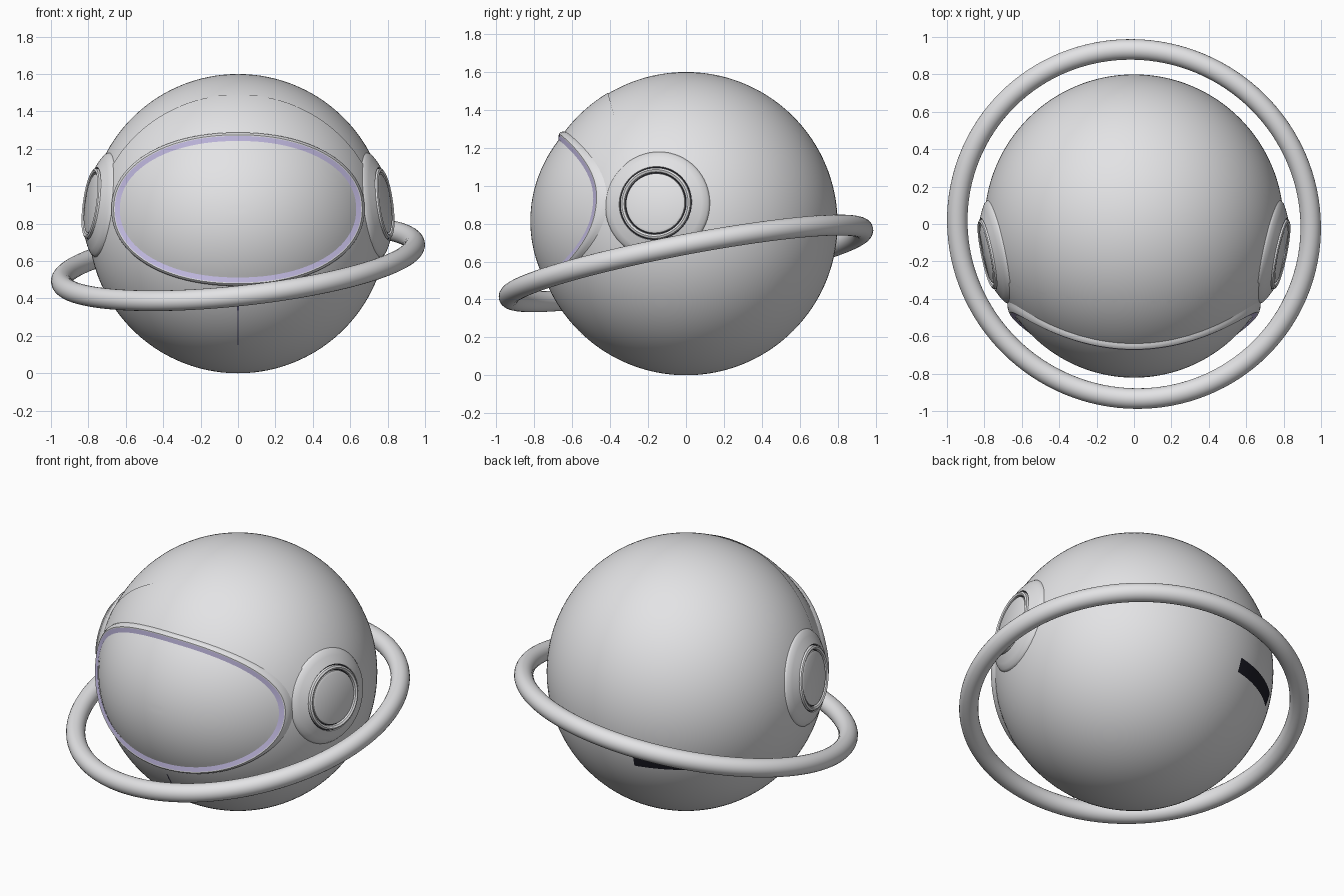
import bpy, bmesh, math
from mathutils import Vector

cube = bpy.data.objects.get("Cube")
if cube:
    bpy.data.objects.remove(cube)

R = 0.8                      # helmet radius
C = Vector((0, 0, R))        # helmet centre


def material(name, rgb):
    m = bpy.data.materials.new(name)
    m.use_nodes = True
    m.diffuse_color = (*rgb, 1)
    m.node_tree.nodes["Principled BSDF"].inputs["Base Color"].default_value = (*rgb, 1)
    return m


GREY = material("light grey", (0.77, 0.77, 0.785))
LAVENDER = material("lavender", (0.55, 0.5, 0.77))
VIOLET = material("deep violet", (0.13, 0.12, 0.22))
DARK = material("dark navy", (0.012, 0.012, 0.02))


def finish(obj, *mats):
    for m in mats:
        obj.data.materials.append(m)
    bpy.ops.object.select_all(action='DESELECT')
    obj.select_set(True)
    bpy.context.view_layer.objects.active = obj
    bpy.ops.object.shade_smooth_by_angle(angle=math.radians(35))
    return obj


def loft(name, rings, mats, closed=True, tip=None, painted=()):
    """Skin rows of points; rows in 'painted' use the second material."""
    bm = bmesh.new()
    rows = [[bm.verts.new(p) for p in ring] for ring in rings]
    n = len(rows[0])
    for k, (a, b) in enumerate(zip(rows, rows[1:])):
        for i in range(n if closed else n - 1):
            j = (i + 1) % n
            f = bm.faces.new((a[i], a[j], b[j], b[i]))
            f.material_index = int(k in painted)
    if tip is not None:
        t = bm.verts.new(tip)
        for i in range(n):
            bm.faces.new((rows[-1][i], rows[-1][(i + 1) % n], t))
    bm.normal_update()
    # Turn the skin outward from the helmet centre
    if sum((f.calc_center_median() - C).dot(f.normal) * f.calc_area() for f in bm.faces) < 0:
        bmesh.ops.reverse_faces(bm, faces=bm.faces[:])
    mesh = bpy.data.meshes.new(name)
    bm.to_mesh(mesh)
    bm.free()
    obj = bpy.data.objects.new(name, mesh)
    bpy.context.collection.objects.link(obj)
    return finish(obj, *mats)


def ball(name, radius):
    bpy.ops.mesh.primitive_uv_sphere_add(segments=128, ring_count=80, radius=radius, location=C)
    obj = bpy.context.object
    obj.name = name
    return finish(obj, GREY)


# Helmet sphere
ball("helmet_shell", R)

# Brow panel: a thin raised front layer ending at a slanted seam
brow = ball("brow_panel", R + 0.004)
bm = bmesh.new()
bm.from_mesh(brow.data)
for point, normal in (((0, -0.23, 0), (0, 0.967, 0.254)), ((0, 0, 0.1), (0, 0, -1))):
    bmesh.ops.bisect_plane(bm, geom=bm.verts[:] + bm.edges[:] + bm.faces[:],
                           plane_co=point, plane_no=normal, clear_outer=True)
bm.to_mesh(brow.data)
bm.free()


# Visor outline, widened by 'grow' and projected onto the front of the sphere
def visor_ring(radius, grow=0.0, scale=1.0, n=96):
    ring = []
    for i in range(n):
        a = math.tau * i / n
        c, s = math.cos(a), math.sin(a)
        x = (0.635 + grow) * scale * math.copysign(abs(c) ** 0.94, c)
        z = 0.077 + (0.368 + grow) * scale * math.copysign(abs(s) ** 0.94, s)
        ring.append(C + Vector((x, -math.sqrt(radius ** 2 - x * x - z * z), z)))
    return ring


rim = [(0.79, 0.043), (0.812, 0.042), (0.82, 0.036), (0.822, 0.03), (0.819, 0.024),
       (0.806, -0.003)]
loft("visor_rim", [visor_ring(*p) for p in rim], (GREY, LAVENDER), painted=(4,))

loft("visor_glass", [visor_ring(0.804 + 0.018 * (1 - (s / 20) ** 2), scale=s / 20)
                     for s in range(20, 0, -1)],
     (GREY,), tip=C + Vector((0, -0.818, 0.077)))

# Ear pods: turned profiles (radius, height along the axis) with two dark grooves
pod = [(0.283, 0.72), (0.282, 0.748), (0.272, 0.763), (0.245, 0.78), (0.196, 0.804),
       (0.194, 0.797), (0.19, 0.797), (0.188, 0.812), (0.178, 0.818), (0.167, 0.812),
       (0.164, 0.798), (0.16, 0.798), (0.158, 0.808), (0.145, 0.814)]
for side, label in ((1, "left"), (-1, "right")):
    axis = Vector((0.8 * side, -0.165, 0.11)).normalized()
    u = axis.cross(Vector((0, 0, 1))).normalized()
    v = axis.cross(u)
    rings = [[C + axis * h + (u * math.cos(math.tau * i / 64) + v * math.sin(math.tau * i / 64)) * r
              for i in range(64)] for r, h in pod]
    loft(label + "_ear_pod", rings, (GREY, DARK), tip=C + axis * 0.817, painted=(5, 10))

# Tilted orbiting ring
bpy.ops.mesh.primitive_torus_add(major_radius=0.95, minor_radius=0.055, major_segments=128,
                                 minor_segments=24, location=(0, 0, 0.59))
hoop = bpy.context.object
hoop.name = "tilted_ring"
hoop.rotation_mode = 'QUATERNION'
hoop.rotation_quaternion = Vector((0, 0, 1)).rotation_difference(Vector((-0.107, -0.19, 1)))
finish(hoop, GREY)


# Thin plates on the sphere: angles run from the back towards -x
def plate(name, a0, a1, z0, z1, mat, steps=16):
    rows = []
    for k in range(steps + 1):
        z = z0 + (z1 - z0) * k / steps - R
        flat = math.sqrt((R + 0.004) ** 2 - z * z)
        angles = [math.radians(a0 + (a1 - a0) * i / steps) for i in range(steps + 1)]
        rows.append([C + Vector((-math.sin(a) * flat, math.cos(a) * flat, z)) for a in angles])
    loft(name, rows, (mat,), closed=False)


plate("back_slot", 12, 45, 0.53, 0.615, DARK)
plate("chin_seam", 179.65, 180.35, 0.15, 0.42, VIOLET)
